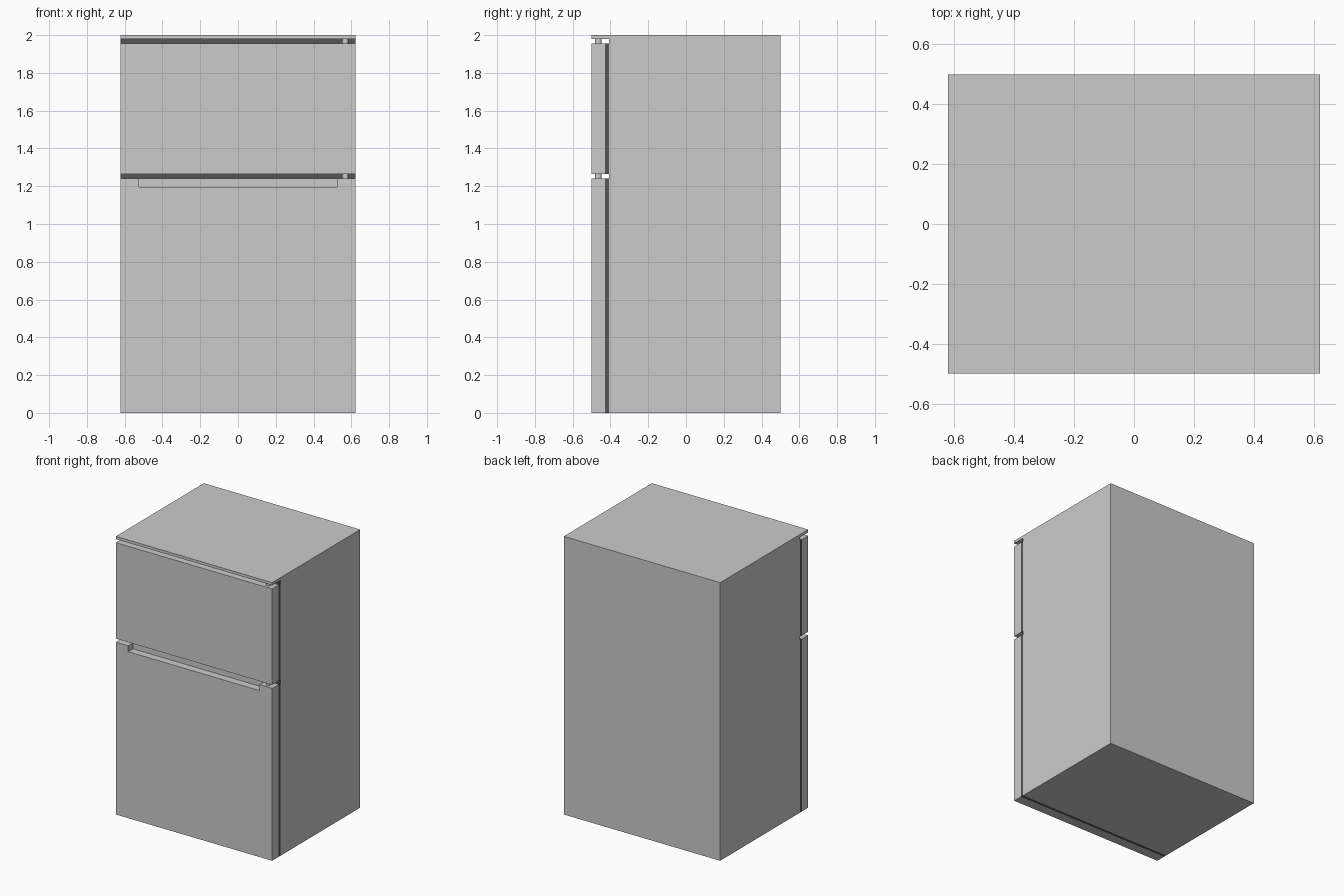
import bpy

if "Cube" in bpy.data.objects:
    bpy.data.objects.remove(bpy.data.objects["Cube"])

dark = bpy.data.materials.new("dark_rubber")
dark.diffuse_color = (0.09, 0.09, 0.09, 1)
dark.use_nodes = True
dark.node_tree.nodes["Principled BSDF"].inputs["Base Color"].default_value = dark.diffuse_color
W = 0.622


def block(name, x, y, z, mat=None):
    bpy.ops.mesh.primitive_cube_add(size=1, location=[sum(r) / 2 for r in (x, y, z)])
    o = bpy.context.object
    o.name = name
    o.scale = [r[1] - r[0] for r in (x, y, z)]
    bpy.ops.object.transform_apply(location=False, rotation=False, scale=True)
    if mat:
        o.data.materials.append(mat)
    return o


# cabinet with overhanging top lip, extruded from an L-shaped side profile
profile = [(0.5, 0), (0.5, 2), (-0.5, 2), (-0.5, 1.98), (-0.408, 1.98), (-0.408, 0)]
n = len(profile)
verts = [(s * W, y, z) for s in (-1, 1) for y, z in profile]
faces = [tuple(range(n))[::-1], tuple(range(n, 2 * n))]
faces += [(i, (i + 1) % n, (i + 1) % n + n, i + n) for i in range(n)]
mesh = bpy.data.meshes.new("cabinet")
mesh.from_pydata(verts, [], faces)
cabinet = bpy.data.objects.new("cabinet", mesh)
bpy.context.collection.objects.link(cabinet)
bpy.context.view_layer.objects.active = cabinet
bpy.ops.object.mode_set(mode='EDIT')
bpy.ops.mesh.select_all(action='SELECT')
bpy.ops.mesh.normals_make_consistent(inside=False)
bpy.ops.object.mode_set(mode='OBJECT')
# dark front face behind the doors
mesh.materials.append(None)
mesh.materials.append(dark)
for p in mesh.polygons:
    if abs(p.center.y + 0.408) < 1e-3:
        p.material_index = 1

# doors, their seals and the hinge pins above them
for part, z0, z1 in (("fridge", 0.0, 1.24), ("freezer", 1.265, 1.955)):
    door = block(part + "_door", (-W, W), (-0.5, -0.43), (z0, z1))
    block(part + "_seal", (-W, W), (-0.43, -0.408), (z0, z1), dark)
    bpy.ops.mesh.primitive_cylinder_add(vertices=16, radius=0.017, depth=0.025,
                                        location=(0.568, -0.464, z1 + 0.0125))
    bpy.context.object.name = part + "_hinge_pin"
    bpy.ops.object.shade_smooth_by_angle()
    if part == "fridge":
        # grip recess along the top edge
        cutter = block("grip_cutter", (-0.523, 0.523), (-0.6, -0.445), (1.197, 1.3))
        cutter.hide_render = True
        cutter.hide_viewport = True
        cut = door.modifiers.new("grip_recess", 'BOOLEAN')
        cut.operation = 'DIFFERENCE'
        cut.object = cutter
